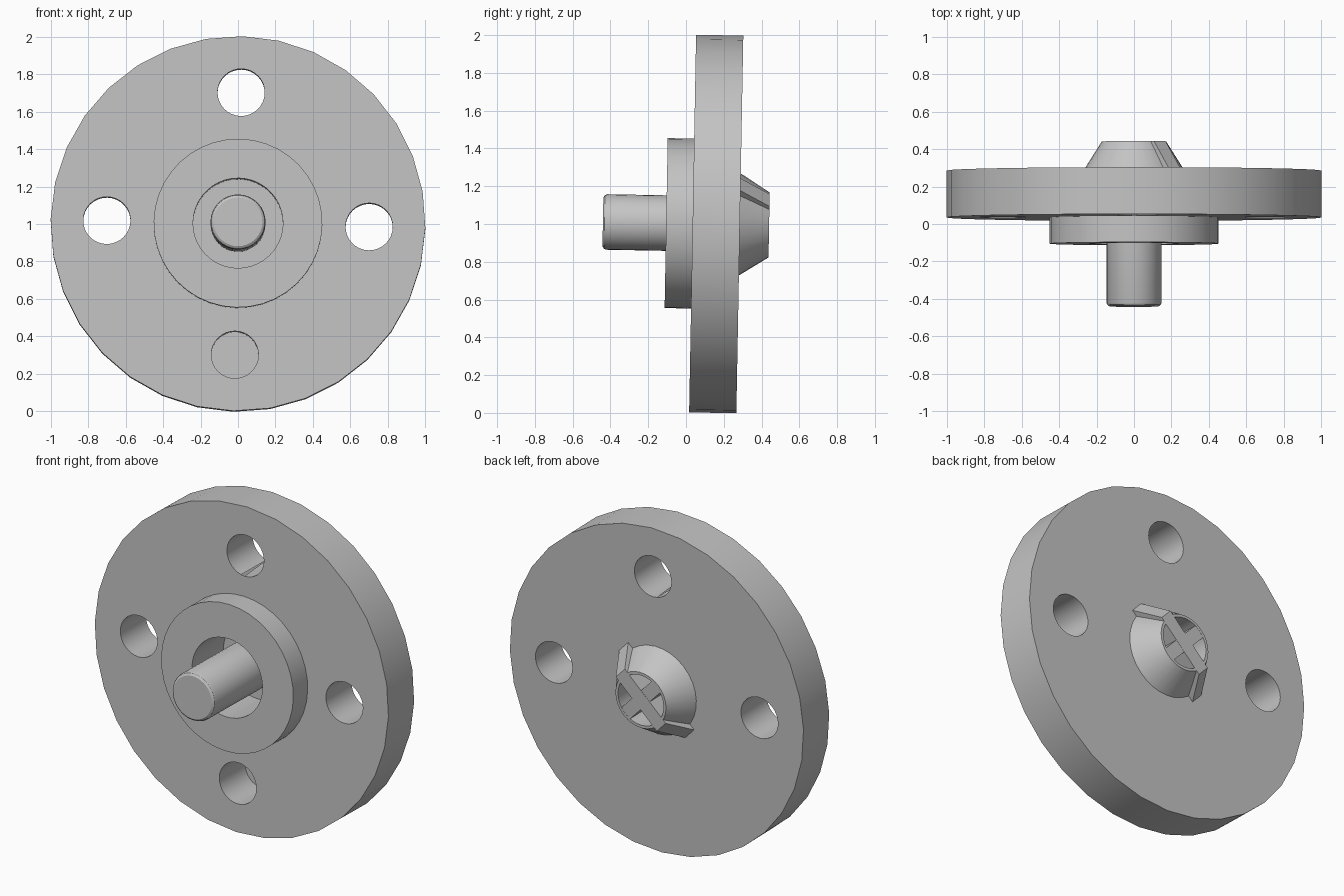
import bpy, bmesh, math
from mathutils import Matrix, Vector

cube = bpy.data.objects.get("Cube")
if cube:
    bpy.data.objects.remove(cube, do_unlink=True)

grey = bpy.data.materials.new("plain_grey")
grey.use_nodes = True
COLOUR = (0.55, 0.55, 0.55, 1)
grey.diffuse_color = COLOUR
grey.node_tree.nodes["Principled BSDF"].inputs["Base Color"].default_value = COLOUR

# Whole assembly leans back slightly and is rolled around its axis
POSE = (Matrix.Translation((0, 0.16, 1.0))
        @ Matrix.Rotation(-0.0185, 4, 'X') @ Matrix.Rotation(0.024, 4, 'Y'))


def add_object(name, bm):
    bmesh.ops.recalc_face_normals(bm, faces=bm.faces)
    mesh = bpy.data.meshes.new(name)
    bm.to_mesh(mesh)
    bm.free()
    mesh.materials.append(grey)
    ob = bpy.data.objects.new(name, mesh)
    bpy.context.collection.objects.link(ob)
    ob.matrix_world = POSE
    return ob


def lathe(name, profile, sides, offset=(0, 0, 0)):
    """Turn a closed outline of (radius, y) points around the y axis."""
    bm = bmesh.new()
    rings = []
    for r, y in profile:
        if r == 0:
            rings.append([bm.verts.new(Vector((0, y, 0)) + Vector(offset))] * sides)
        else:
            angles = [math.tau * i / sides for i in range(sides)]
            rings.append([bm.verts.new(Vector((r * math.sin(a), y, r * math.cos(a)))
                                       + Vector(offset)) for a in angles])
    for k, ring in enumerate(rings):
        nxt = rings[(k + 1) % len(rings)]
        if profile[k][0] == 0 and profile[(k + 1) % len(rings)][0] == 0:
            continue
        for i in range(sides):
            j = (i + 1) % sides
            corners = list(dict.fromkeys([ring[i], ring[j], nxt[j], nxt[i]]))
            bm.faces.new(corners)
    return add_object(name, bm)


def cylinder(name, r, y0, y1, sides, offset=(0, 0, 0)):
    return lathe(name, [(0, y0), (r, y0), (r, y1), (0, y1)], sides, offset)


def select_only(ob):
    bpy.ops.object.select_all(action='DESELECT')
    ob.select_set(True)
    bpy.context.view_layer.objects.active = ob


def cut(ob, cutter):
    cutter.hide_render = True
    mod = ob.modifiers.new("cut", 'BOOLEAN')
    mod.operation, mod.solver, mod.object = 'DIFFERENCE', 'EXACT', cutter
    select_only(ob)
    bpy.ops.object.modifier_apply(modifier=mod.name)
    bpy.data.objects.remove(cutter, do_unlink=True)


def blade(name, angle, outline, half):
    """Extrude an outline of (radius, y) into a blade lying across the axis."""
    bm = bmesh.new()
    face = bm.faces.new([bm.verts.new((r, y, -half)) for r, y in outline])
    grown = bmesh.ops.extrude_face_region(bm, geom=[face])["geom"]
    bmesh.ops.translate(bm, vec=(0, 0, 2 * half),
                        verts=[v for v in grown if isinstance(v, bmesh.types.BMVert)])
    bm.transform(Matrix.Rotation(angle, 4, 'Y'))
    return add_object(name, bm)


# Flange disc with four bolt holes and a blind centre bore
flange = cylinder("flange_disc", 1.0, -0.125, 0.125, 32)
for i in range(4):
    a = i * math.pi / 2
    cut(flange, cylinder("bolt_hole_cutter", 0.126, -0.3, 0.3, 32,
                         (0.7 * math.sin(a), 0, 0.7 * math.cos(a))))
cut(flange, cylinder("bore_cutter", 0.24, -0.3, 0.04, 40))
cut(flange, cylinder("socket_cutter", 0.155, 0.08, 0.3, 32))

# Raised hub ring on the front
hub = lathe("hub_ring", [(0.24, -0.265), (0.45, -0.265),
                         (0.45, -0.125), (0.24, -0.125)], 40)

# Shaft with a softened end
shaft = lathe("shaft", [(0, -0.6), (0.13, -0.6), (0.142, -0.592),
                        (0.147, -0.58), (0.147, 0.05), (0, 0.05)], 32)

# Hollow tapered boss on the back
boss = lathe("tapered_boss", [(0.155, 0.125), (0.27, 0.125),
                              (0.172, 0.28), (0.155, 0.28)], 32)

# Crossed blades in the boss; one pair runs out through its sides
blade("long_blade", -math.pi / 4,
      [(-0.155, 0.07), (-0.155, 0.12), (-0.31, 0.12), (-0.19, 0.28),
       (0.19, 0.28), (0.31, 0.12), (0.155, 0.12), (0.155, 0.07)], 0.045)
blade("short_blade", math.pi / 4,
      [(-0.16, 0.07), (-0.16, 0.279), (0.16, 0.279), (0.16, 0.07)], 0.04)

# Smooth the turned parts, keep the edges crisp
for ob in (flange, hub, shaft, boss):
    select_only(ob)
    bpy.ops.object.shade_smooth_by_angle(angle=math.radians(25))
